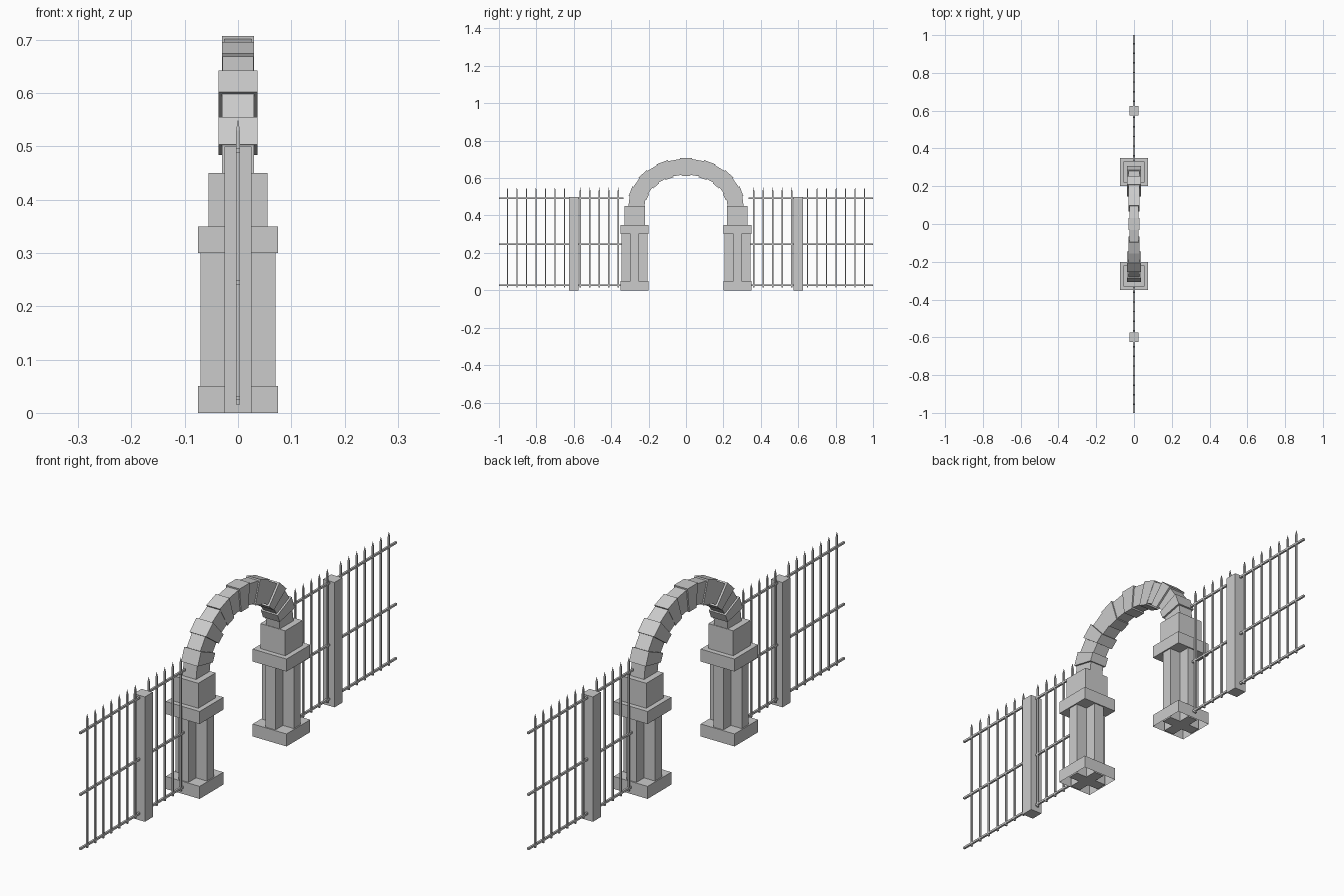
import bpy, bmesh
from math import sin, cos, radians, pi
from mathutils import Matrix, Vector

cube = bpy.data.objects.get("Cube")
if cube:
    bpy.data.objects.remove(cube, do_unlink=True)

stone = bpy.data.materials.new("light_grey_stone")
stone.use_nodes = True
GREY = (0.6, 0.6, 0.6, 1)
stone.diffuse_color = GREY
stone.node_tree.nodes["Principled BSDF"].inputs["Base Color"].default_value = GREY


def finish(name, bm):
    bmesh.ops.recalc_face_normals(bm, faces=bm.faces)
    mesh = bpy.data.meshes.new(name)
    bm.to_mesh(mesh)
    bm.free()
    mesh.materials.append(stone)
    ob = bpy.data.objects.new(name, mesh)
    bpy.context.collection.objects.link(ob)
    return ob


def add_box(bm, y, z0, z1, wx, wy):
    m = Matrix.Translation((0, y, (z0 + z1) / 2)) @ Matrix.Diagonal((wx, wy, z1 - z0, 1))
    return bmesh.ops.create_cube(bm, size=1, matrix=m)["verts"]


def box(name, *dims):
    bm = bmesh.new()
    add_box(bm, *dims)
    return finish(name, bm)


def pier_shaft(name, y, z0, z1, reach, half):
    # Plus-shaped column: one profile corner turned four times
    bm = bmesh.new()
    corner = [Vector((reach, -half, z0)), Vector((reach, half, z0)), Vector((half, half, z0))]
    ring = [Matrix.Rotation(k * pi / 2, 4, "Z") @ p for k in range(4) for p in corner]
    face = bm.faces.new([bm.verts.new(p + Vector((0, y, 0))) for p in ring])
    ext = bmesh.ops.extrude_face_region(bm, geom=[face], use_keep_orig=True)
    top = [g for g in ext["geom"] if isinstance(g, bmesh.types.BMVert)]
    bmesh.ops.translate(bm, verts=top, vec=(0, 0, z1 - z0))
    finish(name, bm)


def open_base(name, y):
    # Plinth with no underside
    bm = bmesh.new()
    add_box(bm, y, 0, 0.05, 0.15, 0.15)
    bm.normal_update()
    under = [f for f in bm.faces if f.normal.z < -0.5]
    bmesh.ops.delete(bm, geom=under, context="FACES_ONLY")
    finish(name, bm)


def arch_stone(name, a0, a1, half, grow):
    # Wedge between two angles of an elliptical ring
    outer, inner = (0.308 + grow, 0.253 + grow), (0.222 - grow, 0.168 - grow)
    bm = bmesh.new()
    rows = []
    for x in (-half, half):
        rows.append([bm.verts.new((x, r[0] * cos(a), 0.45 + r[1] * sin(a)))
                     for r, a in ((outer, a0), (outer, a1), (inner, a1), (inner, a0))])
    for row in rows:
        bm.faces.new(row)
    for i in range(4):
        j = (i + 1) % 4
        bm.faces.new((rows[0][i], rows[0][j], rows[1][j], rows[1][i]))
    finish(name, bm)


# Arch: fifteen stones, every second one proud of its neighbours
STEP = radians(12)
widths = [0.03, 0.037, 0.03, 0.037, 0.029, 0.03, 0.025, 0.03]
for i in range(15):
    proud = i % 2
    arch_stone(f"arch_stone_{i + 1}", i * STEP, (i + 1) * STEP,
               widths[min(i, 14 - i)], 0.006 if proud else 0)

picket_rows = [0.362 + 0.0508 * k for k in range(5)] + [0.65 + 0.0508 * k for k in range(7)]

for side, s in (("front", -1), ("back", 1)):
    # Gate pier
    py = s * 0.275
    open_base(f"{side}_pier_base", py)
    pier_shaft(f"{side}_pier_shaft", py, 0, 0.3, 0.07, 0.022)
    box(f"{side}_pier_cap", py, 0.3, 0.35, 0.15, 0.15)
    box(f"{side}_pier_block", py, 0.35, 0.45, 0.11, 0.11)

    # Fence post and rails
    box(f"{side}_fence_post", s * 0.6, 0, 0.5, 0.05, 0.05)
    for label, z in (("bottom", 0.028), ("middle", 0.245), ("top", 0.492)):
        box(f"{side}_{label}_rail", s * 0.667, z - 0.004, z + 0.004, 0.008, 0.666)

    # Pointed pickets
    bm = bmesh.new()
    for y in picket_rows:
        verts = add_box(bm, s * y, 0.016, 0.53, 0.007, 0.007)
        roof = [f for f in verts[0].link_faces[0].verts[0].link_faces]
        top = next(f for v in verts for f in v.link_faces if all(w.co.z > 0.5 for w in f.verts))
        tip = bmesh.ops.poke(bm, faces=[top])["verts"][0]
        tip.co.z = 0.552
    finish(f"{side}_pickets", bm)
